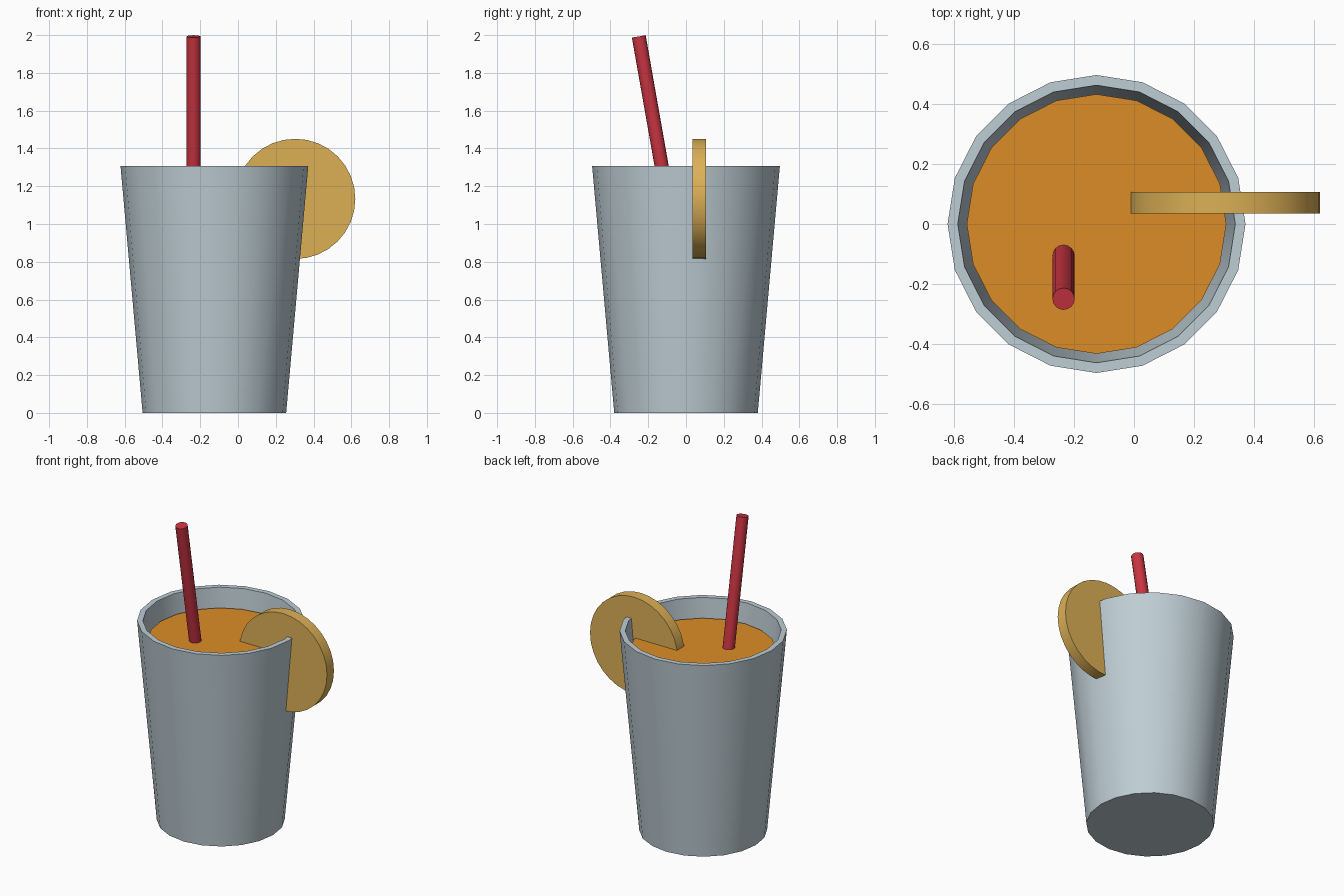
import bpy
import bmesh
import math

if "Cube" in bpy.data.objects:
    bpy.data.objects.remove(bpy.data.objects["Cube"], do_unlink=True)


def make_material(name, rgb):
    mat = bpy.data.materials.new(name)
    mat.use_nodes = True
    mat.diffuse_color = (*rgb, 1)
    mat.node_tree.nodes["Principled BSDF"].inputs["Base Color"].default_value = (*rgb, 1)
    return mat


def lathe(name, profile, sides, mat, location, tilt=0.0):
    """Spin (radius, height) pairs around z and close both ends."""
    bm = bmesh.new()
    rings = []
    for radius, z in profile:
        angles = [math.tau * i / sides for i in range(sides)]
        rings.append([bm.verts.new((radius * math.cos(a), radius * math.sin(a), z))
                      for a in angles])
    for low, high in zip(rings, rings[1:]):
        for i in range(sides):
            j = (i + 1) % sides
            bm.faces.new((low[i], low[j], high[j], high[i]))
    bm.faces.new(rings[0][::-1])
    bm.faces.new(rings[-1])
    bmesh.ops.recalc_face_normals(bm, faces=bm.faces)
    mesh = bpy.data.meshes.new(name)
    bm.to_mesh(mesh)
    bm.free()
    mesh.materials.append(mat)
    obj = bpy.data.objects.new(name, mesh)
    bpy.context.collection.objects.link(obj)
    obj.location = location
    obj.rotation_euler.x = tilt
    bpy.ops.object.select_all(action="DESELECT")
    obj.select_set(True)
    bpy.context.view_layer.objects.active = obj
    bpy.ops.object.shade_smooth_by_angle(angle=math.radians(35))
    return obj


grey = make_material("cup grey", (0.515, 0.61, 0.658))
orange = make_material("juice orange", (0.716, 0.262, 0.019))
red = make_material("straw red", (0.578, 0.034, 0.053))
yellow = make_material("fruit yellow", (0.716, 0.434, 0.093))

CUP_X = -0.125

# Hollow tapered cup: outer wall, rim, inner wall, floor
lathe("cup", [(0.38, 0), (0.497, 1.307), (0.463, 1.307), (0.35, 0.04)],
      20, grey, (CUP_X, 0, 0))

# Drink filling the cup to just below the rim
lathe("drink", [(0.335, 0.05), (0.433, 1.185)], 20, orange, (CUP_X, 0, 0))

# Straw leaning toward the front, placed by its top end
lathe("straw", [(0.037, -1.85), (0.037, 0)], 16, red,
      (-0.235, -0.25, 1.993), math.radians(10))

# Fruit slice straddling the rim
lathe("fruit_slice", [(0.318, -0.036), (0.318, 0.036)], 32, yellow,
      (0.303, 0.071, 1.133), math.radians(90))
